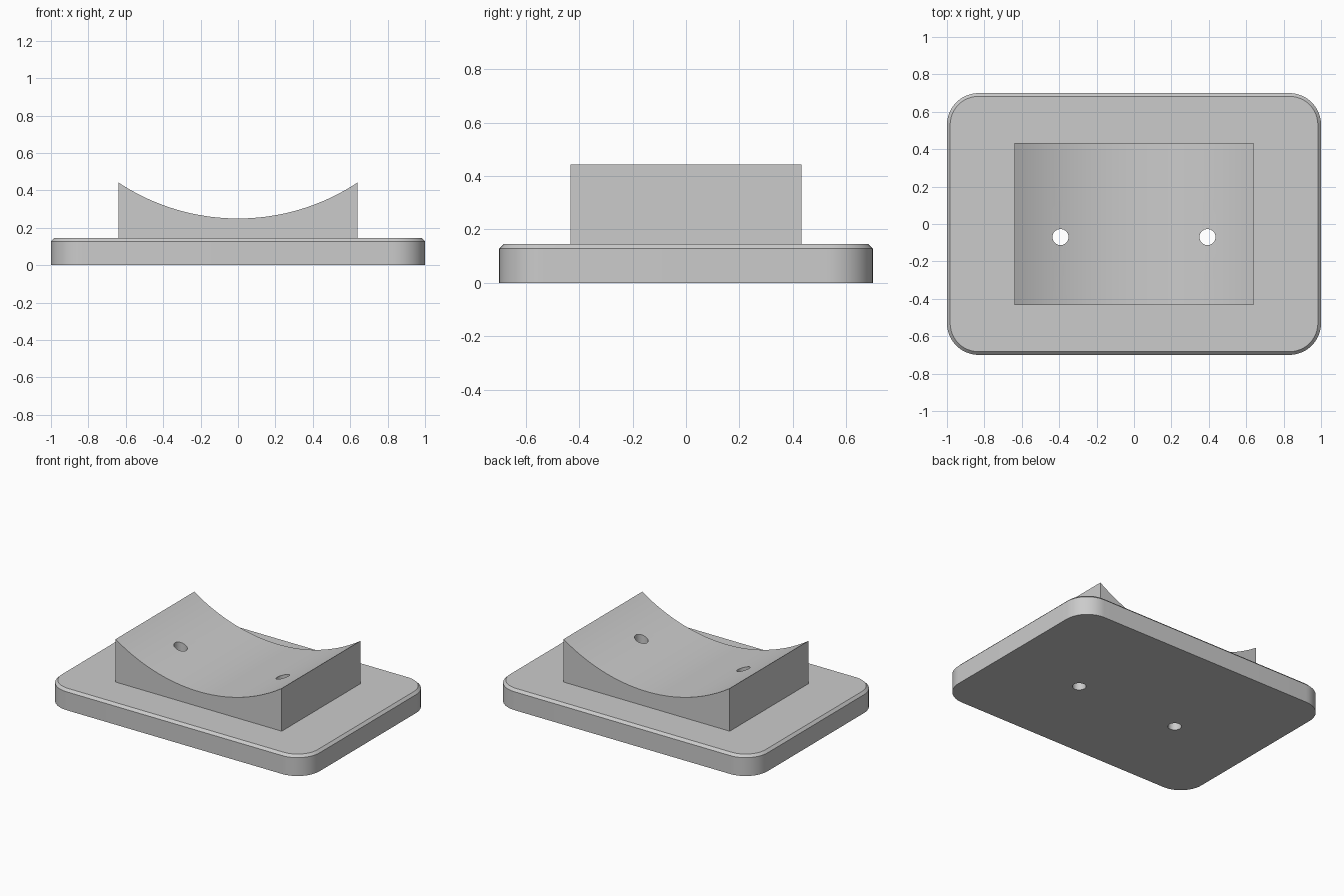
import bpy, bmesh
from math import sin, cos, asin, pi
from mathutils import Vector

if "Cube" in bpy.data.objects:
    bpy.data.objects.remove(bpy.data.objects["Cube"])

BASE_TOP, CHAMFER = 0.145, 0.017


def finish(name, bm):
    bmesh.ops.recalc_face_normals(bm, faces=bm.faces)
    mesh = bpy.data.meshes.new(name)
    bm.to_mesh(mesh)
    bm.free()
    obj = bpy.data.objects.new(name, mesh)
    bpy.context.collection.objects.link(obj)
    return obj


def loft(name, rings):
    """Solid through a stack of matching closed outlines."""
    bm = bmesh.new()
    loops = [[bm.verts.new(p) for p in ring] for ring in rings]
    for a, b in zip(loops, loops[1:]):
        for i in range(len(a)):
            j = (i + 1) % len(a)
            bm.faces.new((a[i], a[j], b[j], b[i]))
    bm.faces.new(loops[0])
    bm.faces.new(loops[-1])
    return finish(name, bm)


def rounded_rect(hx, hy, r, z, steps=12):
    pts = []
    for k, (sx, sy) in enumerate([(1, 1), (-1, 1), (-1, -1), (1, -1)]):
        for i in range(steps + 1):
            a = (k + i / steps) * pi / 2
            pts.append((sx * (hx - r) + r * cos(a), sy * (hy - r) + r * sin(a), z))
    return pts


def boolean(target, tool, operation):
    mod = target.modifiers.new(operation.lower(), 'BOOLEAN')
    mod.operation, mod.object, mod.solver = operation, tool, 'EXACT'
    bpy.context.view_layer.objects.active = target
    bpy.ops.object.modifier_apply(modifier=mod.name)
    bpy.data.objects.remove(tool)


# Base plate with rounded corners and a chamfered top rim
plate = loft("saddle_mount", [
    rounded_rect(1, 0.7, 0.17, 0),
    rounded_rect(1, 0.7, 0.17, BASE_TOP - CHAMFER),
    rounded_rect(1 - CHAMFER, 0.7 - CHAMFER, 0.17 - CHAMFER, BASE_TOP)])

# Saddle block with a concave cylindrical top, sunk slightly into the plate
half, depth, low, high = 0.64, 0.433, 0.25, 0.443
sag = high - low
radius = (half ** 2 + sag ** 2) / (2 * sag)
sweep, steps = asin(half / radius), 48
profile = [(-half, 0.08), (half, 0.08)]
for i in range(steps + 1):
    a = sweep * (1 - 2 * i / steps)
    profile.append((radius * sin(a), low + radius * (1 - cos(a))))
saddle = loft("saddle", [[(x, y, z) for x, z in profile] for y in (-depth, depth)])
boolean(plate, saddle, 'UNION')

# Two vertical screw holes through everything
for side in (-1, 1):
    circle = [(side * 0.393 + 0.043 * cos(i * pi / 24),
               -0.07 + 0.043 * sin(i * pi / 24)) for i in range(48)]
    hole = loft("hole_cutter", [[(x, y, z) for x, y in circle] for z in (-0.2, 0.7)])
    boolean(plate, hole, 'DIFFERENCE')

# Smooth curved surfaces, crisp edges
plate.select_set(True)
bpy.context.view_layer.objects.active = plate
bpy.ops.object.shade_smooth_by_angle(angle=pi / 7)
